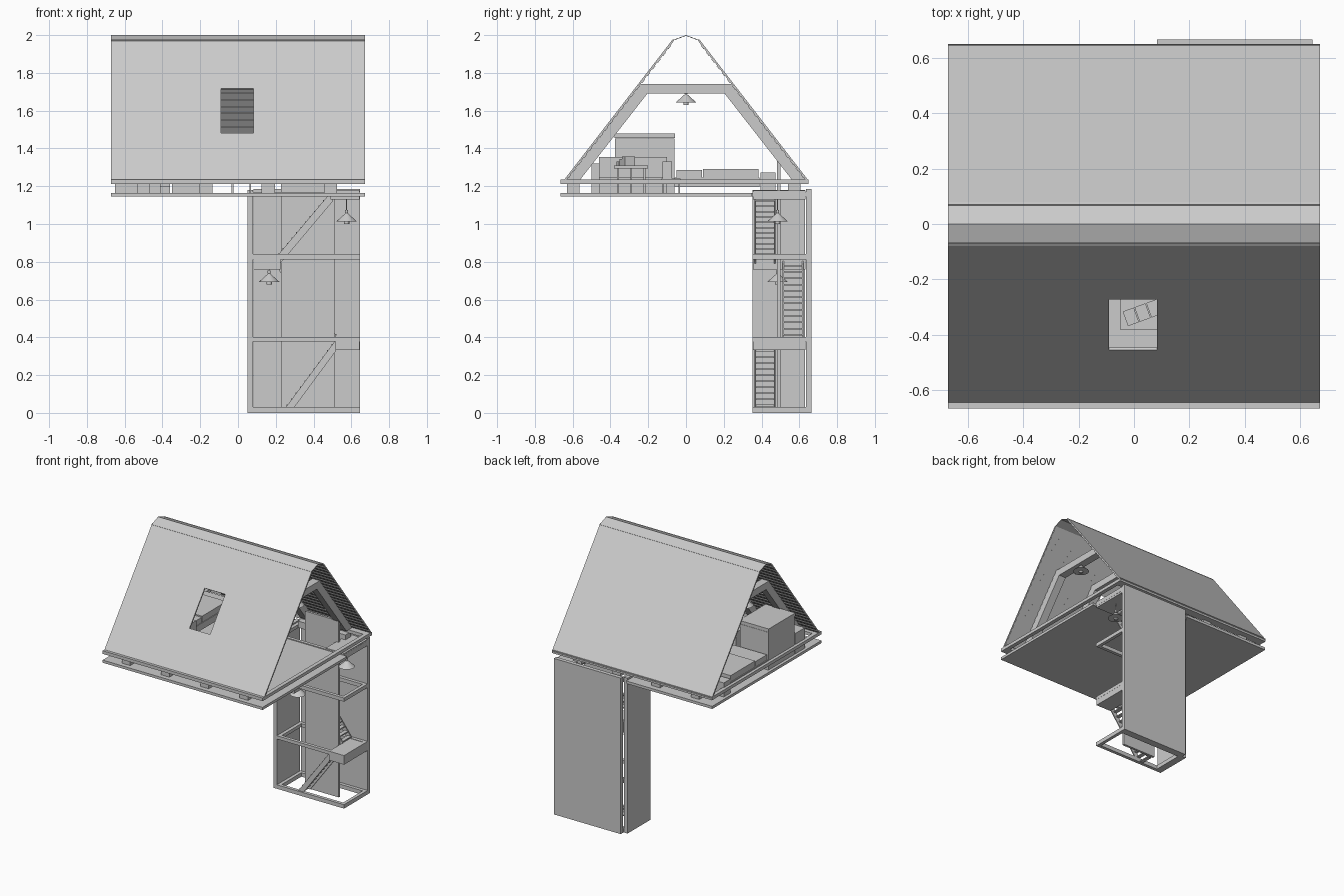
import bpy, bmesh, math
from mathutils import Matrix, Vector

if "Cube" in bpy.data.objects:
    bpy.data.objects.remove(bpy.data.objects["Cube"])

grey = bpy.data.materials.new("plain grey")
grey.diffuse_color = (0.6, 0.6, 0.6, 1)
grey.use_nodes = True
grey.node_tree.nodes["Principled BSDF"].inputs["Base Color"].default_value = grey.diffuse_color


def finish(name, bm):
    bmesh.ops.recalc_face_normals(bm, faces=bm.faces)
    me = bpy.data.meshes.new(name)
    bm.to_mesh(me)
    bm.free()
    me.materials.append(grey)
    ob = bpy.data.objects.new(name, me)
    bpy.context.collection.objects.link(ob)
    return ob


def add_box(bm, x0, x1, y0, y1, z0, z1):
    m = Matrix.Translation(((x0 + x1) / 2, (y0 + y1) / 2, (z0 + z1) / 2))
    m = m @ Matrix.Diagonal((x1 - x0, y1 - y0, z1 - z0, 1))
    return bmesh.ops.create_cube(bm, size=1, matrix=m)["verts"]


def boxes(name, *dims):
    bm = bmesh.new()
    for d in dims:
        add_box(bm, *d)
    return finish(name, bm)


def add_prism(bm, pts, push):
    """Extrude a closed outline of 3D points along a vector."""
    f = bm.faces.new([bm.verts.new(p) for p in pts])
    r = bmesh.ops.extrude_face_region(bm, geom=[f])
    vs = [v for v in r["geom"] if isinstance(v, bmesh.types.BMVert)]
    bmesh.ops.translate(bm, verts=vs, vec=push)
    bm.faces.ensure_lookup_table()
    if f.is_valid is False or len([x for x in bm.faces if x is f]) == 0:
        return
    # close the start cap if the extrusion removed it
    return f


HW = 0.672                      # half width of the house
EAVE, TOP = (0.65, 1.228), (0.07, 1.978)


def slope(side, t):
    y = EAVE[0] + (TOP[0] - EAVE[0]) * t
    return side * y, EAVE[1] + (TOP[1] - EAVE[1]) * t


# Roof slopes, with a window opening at the front
for side, name in ((-1, "front_roof"), (1, "back_roof")):
    bm = bmesh.new()
    xs, ts = [-HW, -0.09, 0.083, HW], [0, 0.338, 0.652, 1]
    grid = [[bm.verts.new((x, *slope(side, t))) for x in xs] for t in ts]
    for i in range(3):
        for j in range(3):
            if side < 0 and i == 1 and j == 1:
                continue
            q = [grid[i][j], grid[i][j + 1], grid[i + 1][j + 1], grid[i + 1][j]]
            bm.faces.new(q if side < 0 else q[::-1])
    bmesh.ops.recalc_face_normals(bm, faces=bm.faces)
    if sum((f.normal.z for f in bm.faces)) < 0:
        bmesh.ops.reverse_faces(bm, faces=bm.faces)
    me = bpy.data.meshes.new(name)
    bm.to_mesh(me)
    bm.free()
    me.materials.append(grey)
    ob = bpy.data.objects.new(name, me)
    bpy.context.collection.objects.link(ob)
    mod = ob.modifiers.new("thickness", 'SOLIDIFY')
    mod.thickness, mod.offset = 0.01, -1

# Thin boards lining the underside of the roof
nrm = Vector((EAVE[1] - TOP[1], TOP[0] - EAVE[0])).normalized()  # points inward
for side, name in ((-1, "front_battens"), (1, "back_battens")):
    bm = bmesh.new()
    for i in range(20):
        t0 = 0.03 + i * 0.048
        t1 = t0 + 0.024
        spans = [(-HW, HW)]
        if side < 0 and t1 > 0.33 and t0 < 0.66:
            spans = [(-HW, -0.09), (0.083, HW)]
        for x0, x1 in spans:
            out = []
            for t, d in ((t0, 0.009), (t1, 0.009), (t1, 0.014), (t0, 0.014)):
                y, z = slope(1, t)
                out.append((x0 + 0.002, side * (y + nrm.x * d), z + nrm.y * d))
            add_prism(bm, out, (x1 - x0 - 0.004, 0, 0))
    finish(name, bm)

# Ridge cap
bm = bmesh.new()
add_prism(bm, [(-HW, -0.078, 1.971), (-HW, 0, 2.0), (-HW, 0.078, 1.971),
               (-HW, 0.076, 1.968), (-HW, 0, 1.996), (-HW, -0.076, 1.968)], (2 * HW, 0, 0))
finish("ridge_cap", bm)

# Rafter frames with collar beams, and the blocks under their feet
FRAMES = (-0.5, -0.17, 0.16, 0.49)
bm = bmesh.new()
outer, inner = [(-0.632, 1.235), (-0.24, 1.742)], [(-0.56, 1.235), (-0.205, 1.69)]
half = outer + [(-y, z) for y, z in outer[::-1]]
half += inner + [(-y, z) for y, z in inner[::-1]]
loop = half[:4] + [half[7], half[6], half[5], half[4]]
for x in FRAMES:
    add_prism(bm, [(x - 0.03, y, z) for y, z in loop], (0.06, 0, 0))
finish("rafter_frames", bm)
boxes("foot_blocks", *[(x - 0.035, x + 0.035, y0, y1, 1.165, 1.215)
                       for x in FRAMES for y0, y1 in ((-0.63, -0.565), (0.54, 0.605))])

# Floor with the stairwell left open, and the raised rim beam
bm = bmesh.new()
plan = [(-HW, -0.665), (HW, -0.665), (HW, 0.35), (0.05, 0.35), (0.05, 0.645), (-HW, 0.645)]
add_prism(bm, [(x, y, 1.145) for x, y in plan], (0, 0, 0.02))
finish("floor", bm)
boxes("rim_beam",
      (-HW, HW, -0.665, -0.6, 1.212, 1.236), (-HW, HW, 0.585, 0.648, 1.212, 1.236),
      (-HW, -HW + 0.03, -0.6, 0.585, 1.212, 1.236), (HW - 0.03, HW, -0.6, 0.585, 1.212, 1.236))

# Stair tower walls
boxes("tower_back_wall", (0.083, 0.645, 0.635, 0.665, 0, 1.185))
boxes("tower_left_wall", (0.05, 0.08, 0.352, 0.63, 0, 1.18))
boxes("stair_divider", (0.228, 0.51, 0.481, 0.499, 0, 1.34))

# Ring beams around the tower at each level
rings = []
for z0, z1 in ((0, 0.03), (0.378, 0.403), (0.812, 0.84), (1.145, 1.17)):
    rings += [(0.05, 0.645, 0.352, 0.377, z0, z1), (0.08, 0.645, 0.61, 0.635, z0, z1),
              (0.62, 0.645, 0.377, 0.61, z0, z1), (0.08, 0.105, 0.377, 0.61, z0, z1)]
boxes("ring_beams", *rings)
boxes("landings", (0.515, 0.644, 0.354, 0.633, 0.333, 0.4),
      (0.081, 0.225, 0.354, 0.633, 0.76, 0.811), (0.49, 0.644, 0.354, 0.633, 1.13, 1.178))


# Stair flights: two stringers and a run of treads
def flight(name, xa, za, xb, zb, y0, y1, steps=12):
    bm = bmesh.new()
    for y in (y0, y1 - 0.008):
        add_prism(bm, [(xa, y, za), (xb, y, zb), (xb, y, zb - 0.06), (xa, y, za - 0.06)]
                  if za > 0.1 else
                  [(xa, y, za), (xb, y, zb), (xb, y, zb - 0.06), (xa + 0.045, y, za)],
                  (0, 0.008, 0))
    w = abs(xb - xa) / steps * 0.6
    for i in range(steps):
        k = (i + 0.5) / steps
        x, z = xa + (xb - xa) * k, za + (zb - za) * k
        add_box(bm, x - w, x + w, y0 + 0.008, y1 - 0.008, z - 0.018, z - 0.01)
    finish(name, bm)


flight("lower_flight", 0.235, 0.005, 0.52, 0.39, 0.362, 0.473)
flight("middle_flight", 0.52, 0.41, 0.22, 0.81, 0.51, 0.622)
flight("upper_flight", 0.215, 0.84, 0.5, 1.178, 0.362, 0.473)


# Hanging lamps: shade, bulb and cord
def lamp(x, y, z, ceiling):
    bm = bmesh.new()
    parts = ((0.056, 0.006, z, z + 0.045), (0.008, 0.008, z + 0.045, z + 0.062),
             (0.014, 0.014, z - 0.012, z + 0.004), (0.002, 0.002, z + 0.06, ceiling))
    for r1, r2, a, b in parts:
        bmesh.ops.create_cone(bm, cap_ends=True, segments=20, radius1=r1, radius2=r2,
                              depth=b - a, matrix=Matrix.Translation((x, y, (a + b) / 2)))
    for f in bm.faces:
        f.smooth = len(f.verts) == 4
    finish("hanging_lamp", bm)


lamp(0.575, 0.485, 1.012, 1.13)
lamp(0.165, 0.485, 0.692, 0.76)
lamp(0.49, 0.0, 1.642, 1.70)
lamp(-0.5, 0.0, 1.642, 1.70)

# Furniture
F = 1.165
boxes("wardrobe", (-0.65, -0.41, -0.375, -0.06, F, 1.452), (-0.655, -0.405, -0.378, -0.057, 1.455, 1.48))
boxes("low_cabinet", (-0.65, -0.41, -0.5, -0.38, F, 1.32))
boxes("bed", (-0.65, -0.36, -0.06, 0.39, F + 0.03, 1.245), (-0.645, -0.365, 0.09, 0.385, 1.245, 1.292),
      (-0.645, -0.365, -0.05, 0.085, 1.245, 1.285), (-0.65, -0.36, 0.395, 0.475, F, 1.272))
boxes("sofa", (-0.35, -0.14, -0.46, -0.1, F, 1.25), (-0.35, -0.28, -0.46, -0.1, 1.25, 1.355))
boxes("desk", (-0.05, 0.21, -0.38, -0.2, 1.295, 1.31),
      *[(x - 0.005, x + 0.005, y - 0.005, y + 0.005, F, 1.295)
        for x in (-0.03, 0.19) for y in (-0.36, -0.29, -0.22)])
ob = boxes("desk_books", *[(-0.065 + i * 0.045, -0.023 + i * 0.045, -0.028, 0.028, 0, 0.02 + 0.014 * i)
                           for i in range(3)])
ob.location, ob.rotation_euler = (0.03, -0.32, 1.31), (0, 0, math.radians(20))
boxes("chair", (0.06, 0.15, -0.13, -0.03, 1.225, 1.24), (0.06, 0.15, -0.125, -0.075, 1.24, 1.33),
      *[(x, x + 0.008, y, y + 0.008, F, 1.225) for x in (0.062, 0.14) for y in (-0.125, -0.04)])
